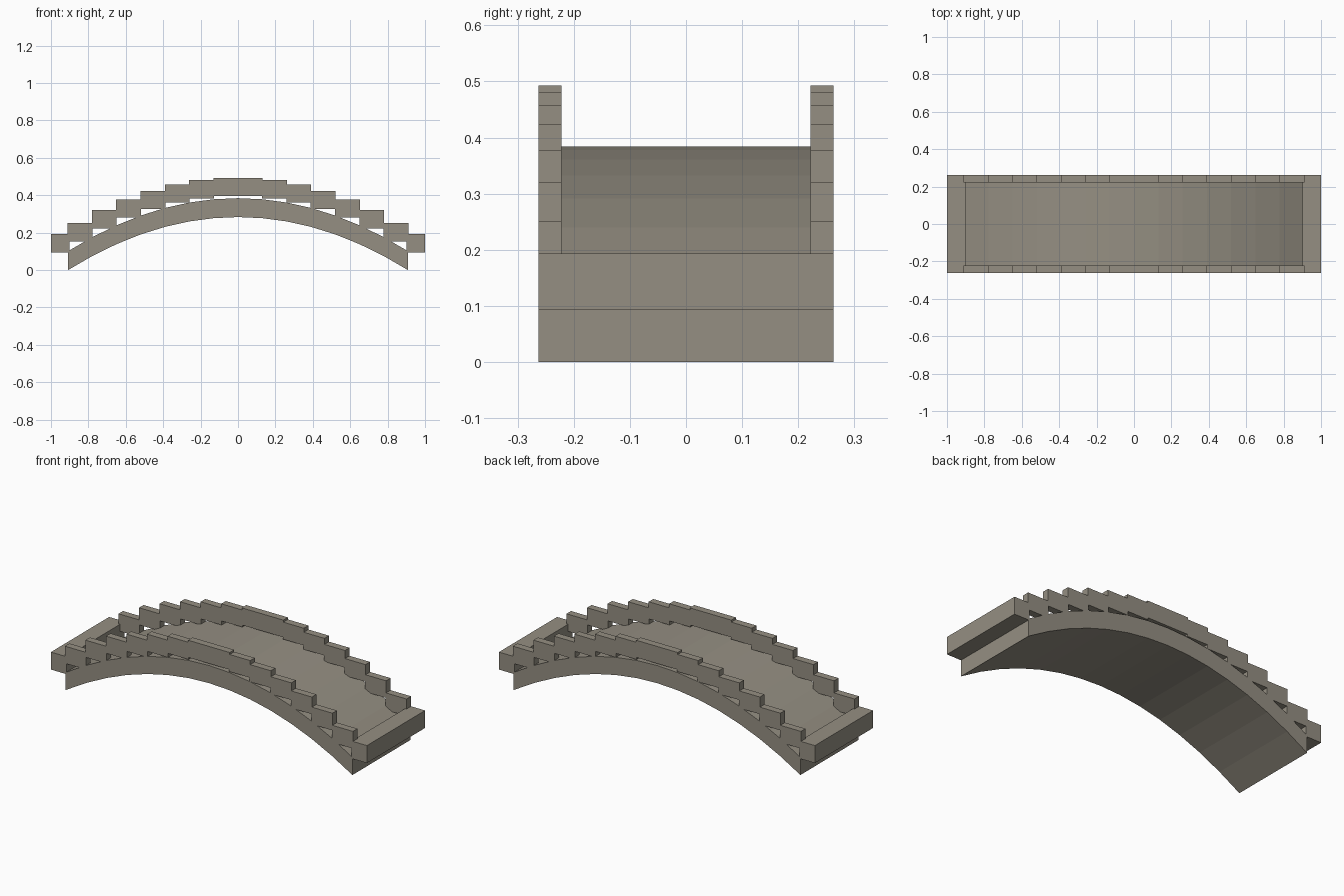
import bpy, bmesh

if "Cube" in bpy.data.objects:
    bpy.data.objects.remove(bpy.data.objects["Cube"])

STEP = 0.13          # length of one arch segment
SEGS = 7             # segments on each side of the crown
HALF_W = 0.263       # half width of the bridge
RISE = 0.283         # rise of the arch
THICK = 0.101        # deck thickness

stone = bpy.data.materials.new("stone")
stone.diffuse_color = (0.30, 0.275, 0.225, 1)
stone.use_nodes = True
stone.node_tree.nodes["Principled BSDF"].inputs["Base Color"].default_value = stone.diffuse_color


def arch(i):
    """Parabolic height of the deck underside, i segments from the crown."""
    return RISE * (1 - (i / SEGS) ** 2)


def finish(name, bm):
    bmesh.ops.recalc_face_normals(bm, faces=bm.faces)
    me = bpy.data.meshes.new(name)
    bm.to_mesh(me)
    bm.free()
    me.materials.append(stone)
    ob = bpy.data.objects.new(name, me)
    bpy.context.collection.objects.link(ob)
    return ob


def box(name, x0, x1, y0, y1, z0, z1):
    bm = bmesh.new()
    bmesh.ops.create_cube(bm, size=1)
    for v in bm.verts:
        v.co.x = x1 if v.co.x > 0 else x0
        v.co.y = y1 if v.co.y > 0 else y0
        v.co.z = z1 if v.co.z > 0 else z0
    return finish(name, bm)


# Arched deck: strip of sheared segments with vertical ends
bm = bmesh.new()
rings = []
for i in range(-SEGS, SEGS + 1):
    x, z = i * STEP * 0.998, arch(i)
    rings.append([bm.verts.new(p) for p in (
        (x, -HALF_W, z), (x, HALF_W, z),
        (x, HALF_W, z + THICK), (x, -HALF_W, z + THICK))])
for a, b in zip(rings, rings[1:]):
    for k in range(4):
        n = (k + 1) % 4
        bm.faces.new((a[k], a[n], b[n], b[k]))
bm.faces.new(rings[0])
bm.faces.new(rings[-1])
finish("deck", bm)

# Stepped parapets: one block per segment, on both edges
for side, y0, y1 in (("front", -HALF_W, -0.222), ("back", 0.222, HALF_W)):
    for i in range(-SEGS, SEGS):
        xc = (i + 0.5) * STEP
        top = 0.4945 - RISE * ((i + 0.5) / SEGS) ** 2
        box(f"{side}_parapet_block", xc - 0.0665, xc + 0.0665,
            y0, y1, top - 0.098, top)

# End blocks across the full width
box("left_end_block", -1.0, -0.902, -HALF_W, HALF_W, 0.093, 0.193)
box("right_end_block", 0.902, 1.0, -HALF_W, HALF_W, 0.093, 0.193)
